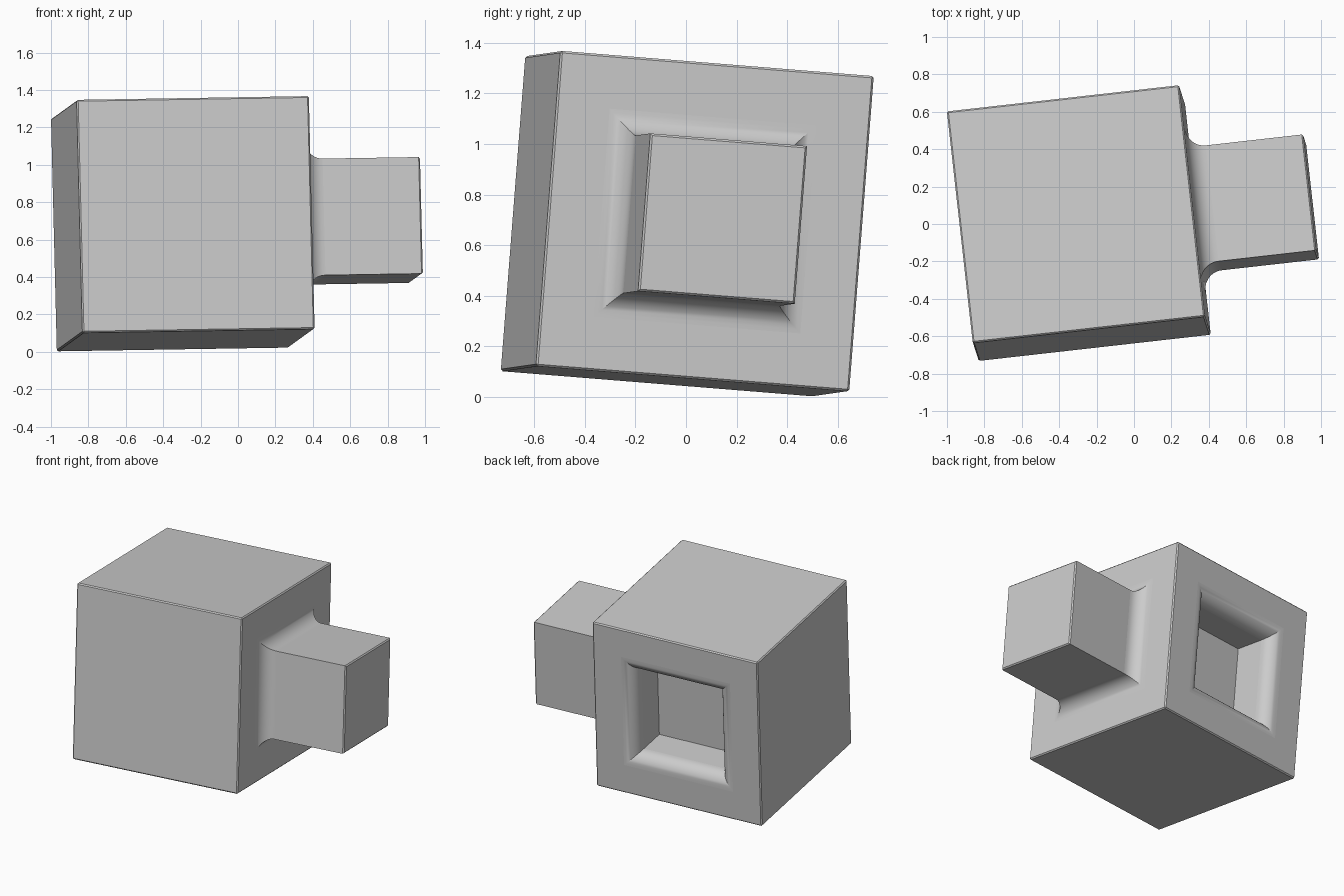
import bpy, bmesh, math
from mathutils import Vector, Matrix

if "Cube" in bpy.data.objects:
    bpy.data.objects.remove(bpy.data.objects["Cube"])

HALF = 0.625       # half side of the cube
POST = 0.3125      # half side of the post and the socket
R = 0.1            # fillet radius
STEPS = 10
X, Y, Z = Vector((1, 0, 0)), Vector((0, 1, 0)), Vector((0, 0, 1))

bm = bmesh.new()


def ring(half, height, n, a, b):
    """Square loop of vertices across axis n."""
    return [bm.verts.new(n * height + a * (half * s) + b * (half * t))
            for s, t in ((-1, -1), (1, -1), (1, 1), (-1, 1))]


def loft(profile, n, a, b):
    """Join square loops given as (half side, height, rounded), then cap."""
    prev = ring(*profile[0][:2], n, a, b)
    for half, height, rounded in profile[1:]:
        cur = ring(half, height, n, a, b)
        for i in range(4):
            j = (i + 1) % 4
            f = bm.faces.new((prev[i], prev[j], cur[j], cur[i]))
            f.smooth = rounded
        prev = cur
    bm.faces.new(prev)


def fillet(sign):
    """Quarter-round from the cube face; +1 rises to the post, -1 dips into the socket."""
    out = []
    for k in range(STEPS + 1):
        t = math.pi / 2 * k / STEPS
        out.append((POST + R - R * math.sin(t),
                    HALF + sign * R * (1 - math.cos(t)), k > 0))
    return out


# Right face with post, back face with socket, four plain faces
loft([(HALF, HALF, False)] + fillet(1) + [(POST, 2 * HALF, False)], X, Y, Z)
loft([(HALF, HALF, False)] + fillet(-1) + [(POST, HALF - 0.3125, False)], Y, Z, X)
for n, a, b in ((-X, Z, Y), (-Y, X, Z), (Z, X, Y), (-Z, Y, X)):
    bm.faces.new(ring(HALF, HALF, n, a, b))
bmesh.ops.remove_doubles(bm, verts=bm.verts, dist=1e-5)
bmesh.ops.recalc_face_normals(bm, faces=bm.faces)


# Slightly softened cube edges and post tip
def outer(v):
    return all(abs(abs(c) - HALF) < 1e-4 for c in v.co) or v.co.x > 2 * HALF - 1e-4


edges = [e for e in bm.edges if outer(e.verts[0]) and outer(e.verts[1])]
bmesh.ops.bevel(bm, geom=edges, offset=0.008, segments=1, affect='EDGES')
for e in bm.edges:
    if e.calc_face_angle(0) > math.radians(30):
        e.smooth = False

# Tilt the whole block
u = Vector((1.24, 0.14, 0.02)).normalized()
w = u.cross(Vector((-0.14, 1.24, -0.10))).normalized()
v = w.cross(u)
bm.transform(Matrix.Translation((-0.295, 0.005, 0.685))
             @ Matrix((u, v, w)).transposed().to_4x4())

mesh = bpy.data.meshes.new("block_with_post_and_socket")
bm.to_mesh(mesh)
bm.free()
mat = bpy.data.materials.new("light grey")
mat.diffuse_color = (0.6, 0.6, 0.6, 1)
mat.use_nodes = True
mat.node_tree.nodes["Principled BSDF"].inputs["Base Color"].default_value = mat.diffuse_color
mesh.materials.append(mat)
block = bpy.data.objects.new("block_with_post_and_socket", mesh)
bpy.context.collection.objects.link(block)
